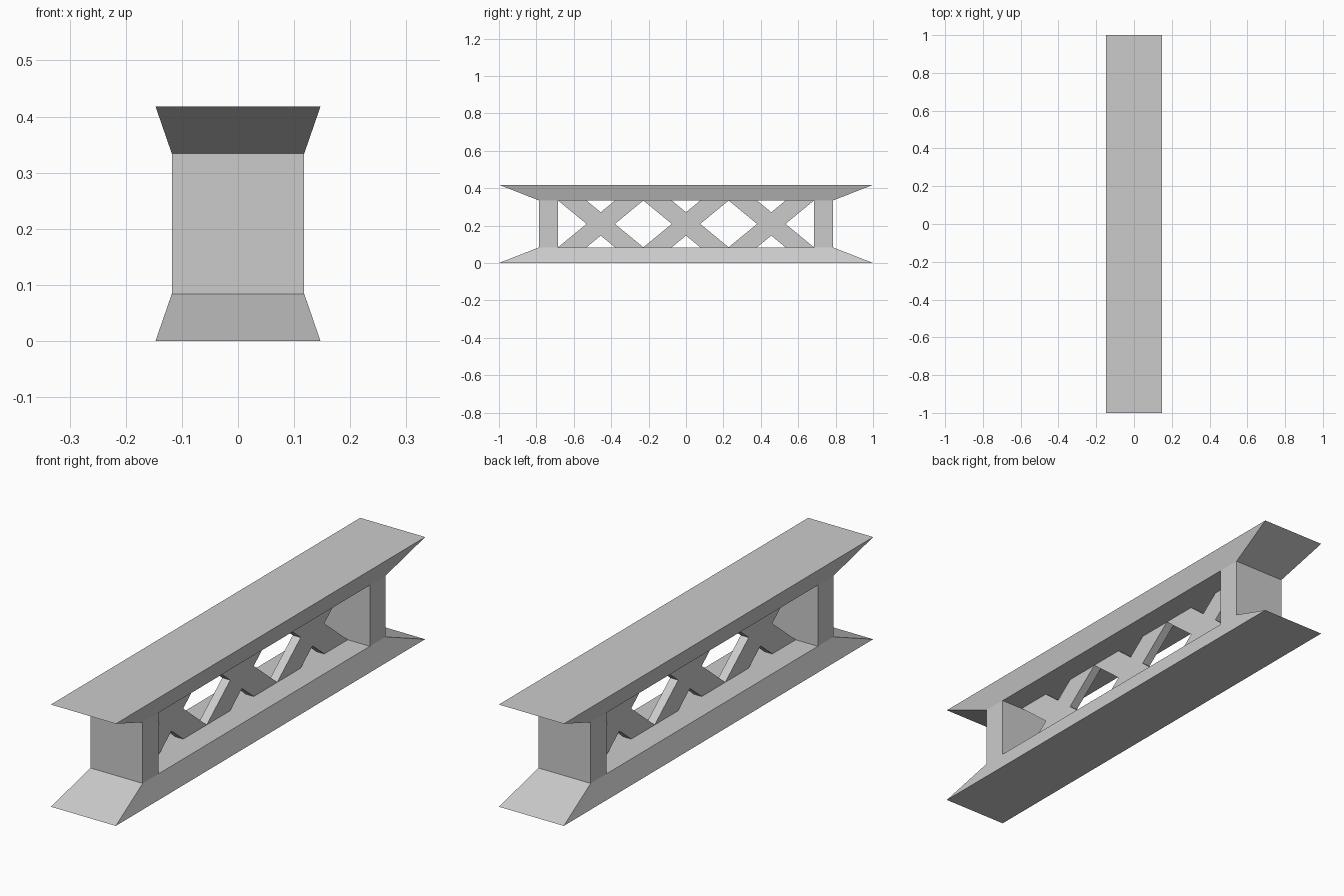
import bpy, bmesh

cube = bpy.data.objects.get("Cube")
if cube:
    bpy.data.objects.remove(cube)

HEIGHT = 0.418
FLANGE = 0.084           # height of each tapered flange
OUTER = (0.147, 1.0)     # half width, half length at the outer face
INNER = (0.118, 0.785)   # half width, half length at the web
POST_IN = 0.684          # inner face of the end posts
WEB = 0.018              # half thickness of the lattice
MID = HEIGHT / 2
RISE = MID - FLANGE      # half height of the open web

steel = bpy.data.materials.new("light_grey_steel")
steel.use_nodes = True
colour = (0.6, 0.6, 0.6, 1)
steel.diffuse_color = colour
steel.node_tree.nodes["Principled BSDF"].inputs["Base Color"].default_value = colour


def loft(name, lower, upper):
    """Closed solid between two point loops of equal length."""
    bm = bmesh.new()
    a = [bm.verts.new(p) for p in lower]
    b = [bm.verts.new(p) for p in upper]
    bm.faces.new(a[::-1])
    bm.faces.new(b)
    for i in range(len(a)):
        j = (i + 1) % len(a)
        bm.faces.new((a[i], a[j], b[j], b[i]))
    bmesh.ops.recalc_face_normals(bm, faces=bm.faces)
    mesh = bpy.data.meshes.new(name)
    bm.to_mesh(mesh)
    bm.free()
    mesh.materials.append(steel)
    obj = bpy.data.objects.new(name, mesh)
    bpy.context.collection.objects.link(obj)
    return obj


def rect(hx, y0, y1, z):
    return [(-hx, y0, z), (hx, y0, z), (hx, y1, z), (-hx, y1, z)]


# Tapered flanges
wide, narrow = OUTER, INNER
loft("bottom_flange", rect(wide[0], -wide[1], wide[1], 0),
     rect(narrow[0], -narrow[1], narrow[1], FLANGE))
loft("top_flange", rect(narrow[0], -narrow[1], narrow[1], HEIGHT - FLANGE),
     rect(wide[0], -wide[1], wide[1], HEIGHT))

# End posts
for name, y0, y1 in (("front_post", -INNER[1], -POST_IN),
                     ("back_post", POST_IN, INNER[1])):
    loft(name, rect(INNER[0], y0, y1, FLANGE), rect(INNER[0], y0, y1, HEIGHT - FLANGE))

# Lattice of three crossed braces between the posts
cell = POST_IN / 3       # half length of one cross
foot = 0.076             # half gap between the feet of a cross
waist = cell - (cell - foot) * RISE / (RISE * 1.0)
notch = RISE * 0.5
right_half = [(0, -notch), (foot, -RISE), (cell, -RISE), (waist, 0),
              (cell, RISE), (foot, RISE), (0, notch)]
outline = right_half + [(-y, z) for y, z in right_half[-2:0:-1]]
for label, centre in (("front", -2 * cell), ("middle", 0), ("back", 2 * cell)):
    loft(label + "_cross_brace",
         [(-WEB, centre + y, MID + z) for y, z in outline],
         [(WEB, centre + y, MID + z) for y, z in outline])
